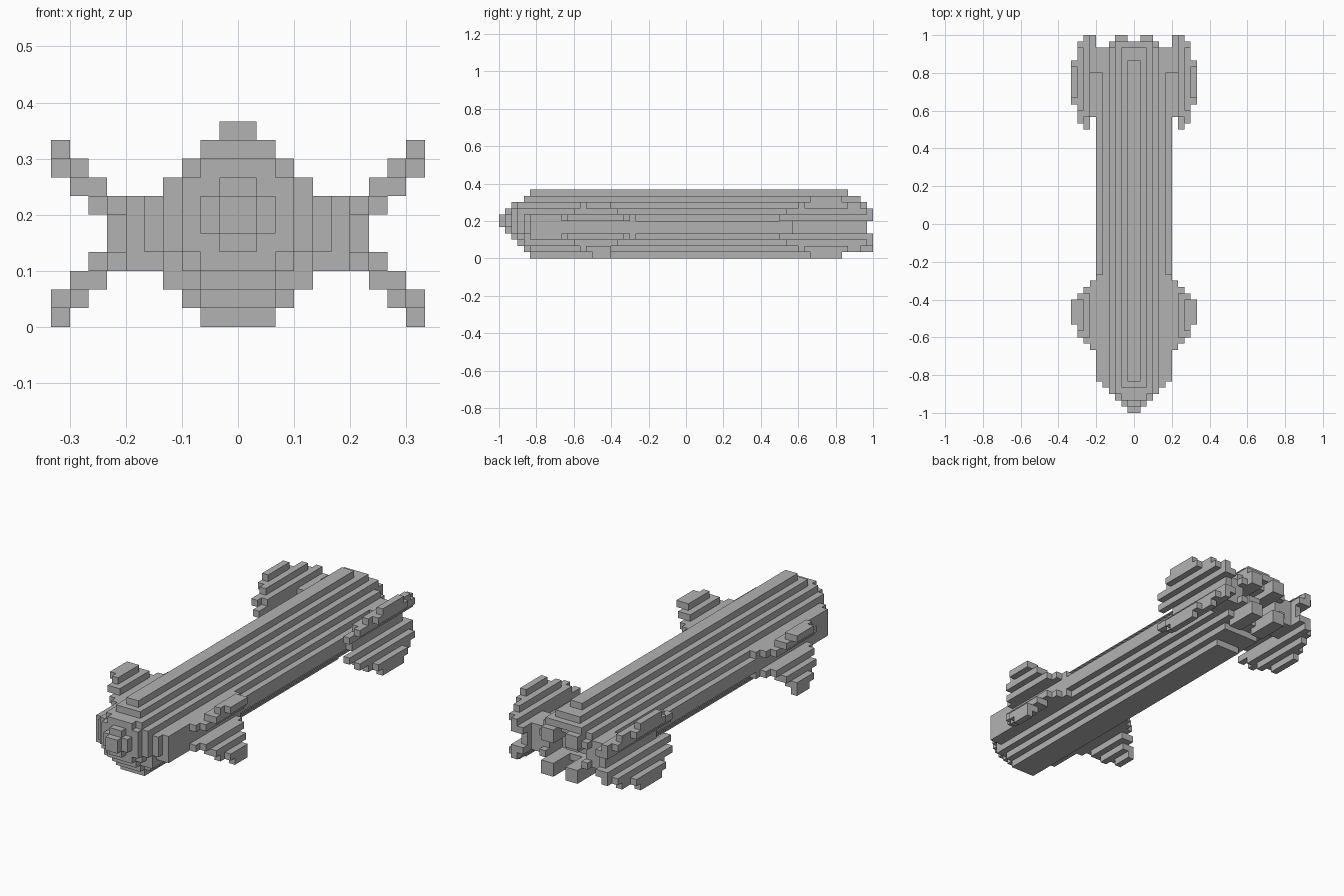
import bpy
import bmesh
import math
from mathutils import Vector

default = bpy.data.objects.get("Cube")
if default:
    bpy.data.objects.remove(default, do_unlink=True)

CELL = 1 / 30
LENGTH = 60

grey = bpy.data.materials.new("plain_grey")
grey.use_nodes = True
colour = (0.45, 0.45, 0.45, 1)
grey.diffuse_color = colour
grey.node_tree.nodes["Principled BSDF"].inputs["Base Color"].default_value = colour


def strip(column, layer, start, end):
    """Cells of a lengthwise strip on both sides of the centre plane."""
    return {(side, j, layer) for side in (column, -column - 1)
            for j in range(start, end)}


def build(name, cells):
    """Make the outer shell of a set of cells and merge its flat faces."""
    bm = bmesh.new()
    corners = {}

    def corner(point):
        if point not in corners:
            x, y, z = point
            corners[point] = bm.verts.new(
                Vector((x, y - LENGTH / 2, z)) * CELL)
        return corners[point]

    for cell in sorted(cells):
        for axis in range(3):
            u, v = (axis + 1) % 3, (axis + 2) % 3
            for step in (0, 1):
                near = list(cell)
                near[axis] += 2 * step - 1
                if tuple(near) in cells:
                    continue
                ring = []
                for du, dv in ((0, 0), (1, 0), (1, 1), (0, 1)):
                    p = list(cell)
                    p[axis] += step
                    p[u] += du
                    p[v] += dv
                    ring.append(corner(tuple(p)))
                bm.faces.new(ring if step else ring[::-1])
    bmesh.ops.dissolve_limit(bm, angle_limit=0.01, verts=bm.verts[:], edges=bm.edges[:])
    mesh = bpy.data.meshes.new(name)
    bm.to_mesh(mesh)
    bm.free()
    mesh.materials.append(grey)
    obj = bpy.data.objects.new(name, mesh)
    bpy.context.collection.objects.link(obj)
    return obj


# Hull: stepped round section with a blunt nose and a ragged tail
section = [(0, 10), (0, 9), (1, 8), (2, 7), (3, 6), (4, 5)]
nose_rise = [5, 4, 3, 2, 1, 0, 0, 1, 2, 4, 5]
layer_end = [51, 54, 56, 58, 58, 58, 58, 58, 59, 58, 56]
hull = set()
for column, (low, high) in enumerate(section):
    for layer in range(low, high + 1):
        start = int(math.hypot(column, nose_rise[layer]) + 0.6)
        end = layer_end[layer]
        # recess in the middle of the tail
        if column < 3 and 3 <= layer <= 6:
            end = 55
        hull |= strip(column, layer, start, end)
build("hull", hull)

# Engine nozzles around the tail recess
nozzles = set()
for column in (1, 2):
    for layer in (1, 2, 6, 7):
        nozzles |= strip(column, layer, 55, LENGTH)
nozzles |= strip(3, 3, 56, 59) | strip(3, 6, 56, 59)
nozzles |= strip(0, 4, 55, 57) | strip(0, 5, 55, 57)
build("engine_nozzles", nozzles)

# Fins: (column, layer, start, end), repeated upside down for the lower pair
front_rows = [
    (5, 6, 5, 22), (6, 6, 10, 21), (7, 6, 11, 20), (7, 7, 12, 19),
    (8, 7, 12, 19), (8, 8, 13, 18), (9, 8, 14, 18)]
rear_rows = [
    (5, 6, 54, 58), (6, 6, 54, 60), (6, 5, 47, 59), (7, 6, 45, 60),
    (7, 7, 47, 60), (8, 7, 46, 59), (8, 8, 48, 58), (9, 8, 49, 56),
    (9, 9, 50, 55)]
for place, rows in (("front", front_rows), ("rear", rear_rows)):
    upper, lower = set(), set()
    for column, layer, start, end in rows:
        upper |= strip(column, layer, start, end)
        lower |= strip(column, 9 - layer, start, end)
    if place == "front":
        lower |= strip(9, 0, 15, 18)
    build(place + "_upper_fins", upper)
    build(place + "_lower_fins", lower)
